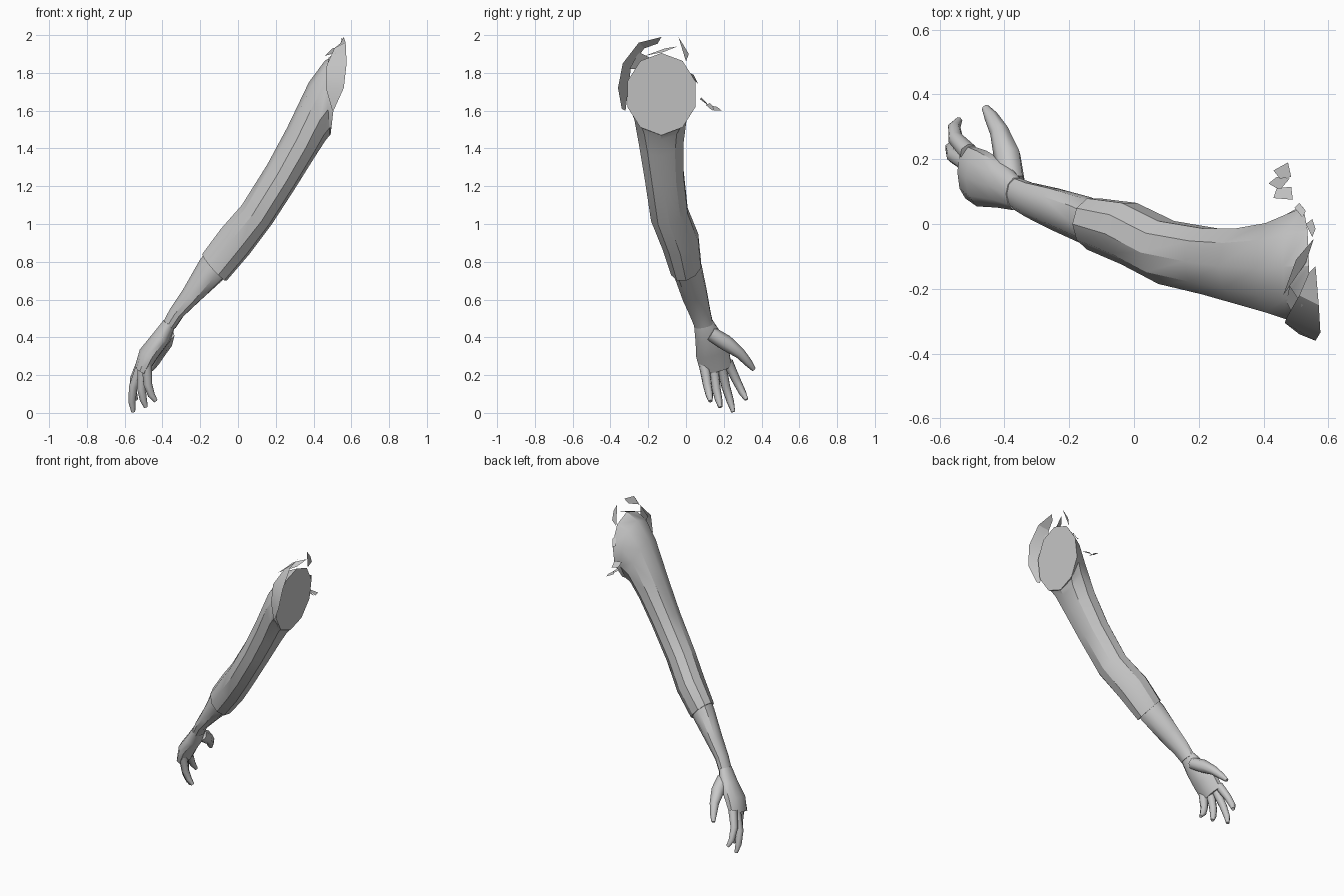
import bpy, bmesh, math
from mathutils import Vector

cube = bpy.data.objects.get("Cube")
if cube:
    bpy.data.objects.remove(cube, do_unlink=True)

GREY = (0.58, 0.58, 0.58, 1)
grey = bpy.data.materials.new("plain grey")
grey.use_nodes = True
grey.diffuse_color = GREY
grey.node_tree.nodes["Principled BSDF"].inputs["Base Color"].default_value = GREY


def finish(bm, name, angle=32):
    mesh = bpy.data.meshes.new(name)
    bm.to_mesh(mesh)
    bm.free()
    mesh.materials.append(grey)
    obj = bpy.data.objects.new(name, mesh)
    bpy.context.collection.objects.link(obj)
    bpy.ops.object.select_all(action='DESELECT')
    obj.select_set(True)
    bpy.context.view_layer.objects.active = obj
    bpy.ops.object.shade_smooth_by_angle(angle=math.radians(angle))
    return obj


def loft(name, rings, angle=32):
    """Skin a list of equal rings of points and close both ends."""
    bm = bmesh.new()
    rows = [[bm.verts.new(p) for p in ring] for ring in rings]
    n = len(rows[0])
    for a, b in zip(rows, rows[1:]):
        for i in range(n):
            j = (i + 1) % n
            bm.faces.new((a[i], a[j], b[j], b[i]))
    bm.faces.new(rows[0])
    bm.faces.new(rows[-1])
    bmesh.ops.recalc_face_normals(bm, faces=bm.faces)
    return finish(bm, name, angle)


def ellipse(c, u, v, n):
    return [c + u * math.cos(2 * math.pi * i / n) + v * math.sin(2 * math.pi * i / n)
            for i in range(n)]


def limb(name, sections, n=10, angle=32):
    """Each section: upper x, z, lower x, z, centre y, half width, lean."""
    rings = []
    for ux, uz, lx, lz, y, w, lean in sections:
        c = Vector(((ux + lx) / 2, y, (uz + lz) / 2))
        u = Vector(((ux - lx) / 2, 0, (uz - lz) / 2))
        rings.append(ellipse(c, u, Vector((0, w, lean)), n))
    return loft(name, rings, angle)


def finger(name, path, radii, n=7):
    pts = [Vector(p) for p in path]
    rings = []
    for i, p in enumerate(pts):
        d = (pts[min(i + 1, len(pts) - 1)] - pts[max(i - 1, 0)]).normalized()
        u = d.cross(Vector((0, 1, 0))).normalized()
        rings.append(ellipse(p, u * radii[i], d.cross(u) * radii[i], n))
    return loft(name, rings, 60)


# Sleeved upper arm, ending in the flat shoulder cut
limb("sleeve", [
    (-0.19, 0.84, -0.06, 0.70, 0.0, 0.083, 0.02),
    (-0.09, 0.975, 0.06, 0.84, -0.03, 0.1, 0.02),
    (0.02, 1.10, 0.18, 1.00, -0.088, 0.102, 0.02),
    (0.155, 1.315, 0.31, 1.20, -0.115, 0.107, 0.015),
    (0.26, 1.51, 0.41, 1.36, -0.13, 0.122, 0.01),
    (0.375, 1.75, 0.465, 1.445, -0.135, 0.145, 0),
    (0.46, 1.865, 0.486, 1.47, -0.132, 0.17, 0),
    (0.54, 1.905, 0.49, 1.47, -0.13, 0.19, 0)])

# Bare forearm, starting just inside the cuff
limb("forearm", [
    (-0.17, 0.855, -0.045, 0.735, -0.005, 0.072, 0.015),
    (-0.205, 0.805, -0.095, 0.69, 0.012, 0.074, 0.02),
    (-0.29, 0.655, -0.205, 0.59, 0.047, 0.066, 0.02),
    (-0.36, 0.55, -0.29, 0.51, 0.075, 0.055, 0.015),
    (-0.40, 0.475, -0.33, 0.45, 0.095, 0.05, 0.01)], angle=40)

# Palm
limb("palm", [
    (-0.395, 0.49, -0.33, 0.465, 0.092, 0.052, 0.01),
    (-0.455, 0.415, -0.36, 0.38, 0.12, 0.073, 0.015),
    (-0.52, 0.335, -0.42, 0.30, 0.14, 0.09, 0.02),
    (-0.545, 0.25, -0.475, 0.215, 0.16, 0.085, 0.02)], angle=50)

# Fingers and thumb
FINGERS = {
    "index_finger": [(-0.51, 0.22, 0.27), (-0.55, 0.262, 0.18), (-0.555, 0.298, 0.11), (-0.54, 0.32, 0.07)],
    "middle_finger": [(-0.51, 0.185, 0.26), (-0.555, 0.21, 0.14), (-0.563, 0.235, 0.06), (-0.555, 0.25, 0.005)],
    "ring_finger": [(-0.505, 0.143, 0.25), (-0.513, 0.16, 0.13), (-0.502, 0.173, 0.07), (-0.488, 0.182, 0.03)],
    "little_finger": [(-0.485, 0.095, 0.26), (-0.478, 0.113, 0.15), (-0.46, 0.124, 0.095), (-0.435, 0.13, 0.062)],
}
for name, path in FINGERS.items():
    finger(name, path, (0.029, 0.024, 0.02, 0.011))
finger("thumb", [(-0.375, 0.13, 0.42), (-0.39, 0.21, 0.37), (-0.415, 0.285, 0.315),
                 (-0.44, 0.33, 0.265), (-0.458, 0.358, 0.23)],
       (0.04, 0.043, 0.03, 0.022, 0.012))

# Torn shell over the front of the shoulder
outer = [(0.51, -0.34, 1.61), (0.56, -0.36, 1.72), (0.575, -0.335, 1.85),
         (0.57, -0.25, 1.96), (0.56, -0.13, 1.99)]
inner = [(0.50, -0.32, 1.60), (0.465, -0.305, 1.72), (0.47, -0.29, 1.84),
         (0.51, -0.22, 1.93), (0.54, -0.15, 1.955)]
bm = bmesh.new()
rows = [[bm.verts.new(p) for p in row] for row in (outer, inner)]
for i in range(4):
    bm.faces.new((rows[0][i], rows[0][i + 1], rows[1][i + 1], rows[1][i]))
finish(bm, "shoulder_shell")

# Loose torn scraps around the shoulder
SCRAPS = [
    [(0.50, -0.30, 1.82), (0.52, -0.25, 1.91), (0.48, -0.19, 1.88), (0.47, -0.24, 1.82)],
    [(0.46, -0.22, 1.89), (0.50, -0.11, 1.93), (0.555, -0.045, 1.94), (0.53, -0.12, 1.91)],
    [(0.55, -0.04, 1.99), (0.56, -0.015, 1.95), (0.55, 0.015, 1.90), (0.53, 0.0, 1.86)],
    [(0.52, 0.02, 1.80), (0.53, 0.04, 1.79), (0.51, 0.065, 1.74), (0.495, 0.05, 1.755)],
    [(0.43, 0.08, 1.67), (0.49, 0.075, 1.66), (0.485, 0.115, 1.63), (0.44, 0.11, 1.64)],
    [(0.415, 0.125, 1.64), (0.44, 0.145, 1.62), (0.48, 0.14, 1.60), (0.45, 0.105, 1.63)],
    [(0.43, 0.165, 1.62), (0.475, 0.19, 1.60), (0.485, 0.145, 1.60), (0.45, 0.14, 1.625)],
]
for i, pts in enumerate(SCRAPS):
    bm = bmesh.new()
    bm.faces.new([bm.verts.new(p) for p in pts])
    finish(bm, "torn_scrap_%d" % (i + 1))
